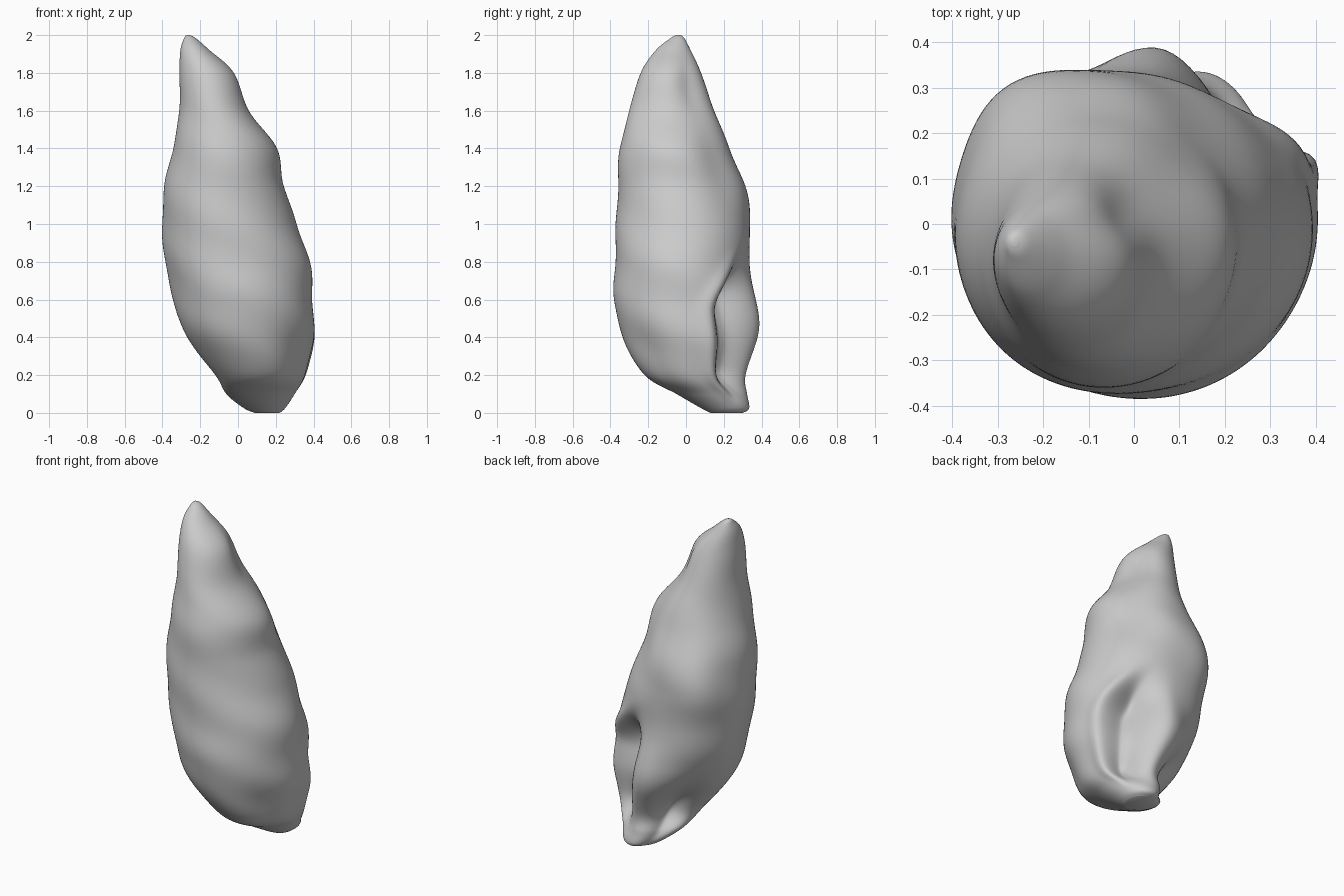
import bpy, bmesh
from math import sin, cos, pi, exp, degrees

if "Cube" in bpy.data.objects:
    bpy.data.objects.remove(bpy.data.objects["Cube"])

# Outline of the shell by height: z, x min, x max, y min, y max
OUTLINE = [
    (0.00, 0.09, 0.22, 0.13, 0.30),
    (0.025, 0.03, 0.25, 0.08, 0.335),
    (0.10, -0.065, 0.30, -0.05, 0.325),
    (0.20, -0.125, 0.355, -0.22, 0.315),
    (0.40, -0.28, 0.40, -0.335, 0.365),
    (0.60, -0.35, 0.395, -0.38, 0.36),
    (0.80, -0.395, 0.38, -0.375, 0.33),
    (1.00, -0.405, 0.31, -0.37, 0.335),
    (1.20, -0.39, 0.245, -0.36, 0.31),
    (1.40, -0.345, 0.205, -0.35, 0.23),
    (1.60, -0.31, 0.06, -0.30, 0.15),
    (1.80, -0.31, -0.02, -0.24, 0.08),
    (1.92, -0.305, -0.15, -0.16, 0.025),
    (1.985, -0.285, -0.225, -0.08, -0.01),
    (2.00, -0.272, -0.255, -0.05, -0.03),
]
# Broad bumps and hollows: depth, angle, angle width, z, z width
BUMPS = [
    (-0.115, 138, 27, 0.27, 0.20),   # hollow beside the canal
    (0.02, 92, 14, 0.45, 0.2),       # inner ridge of the opening
    (0.04, 126, 24, 1.02, 0.28),     # back left swelling
    (-0.03, 45, 25, 1.30, 0.2),      # flat under the spire
    (-0.02, 200, 25, 0.75, 0.3),     # flatter left flank
    (-0.02, 318, 22, 0.30, 0.15),    # flat low on the front right
    (-0.03, 35, 25, 1.72, 0.15),     # spire facet
]
SIDES, STEPS = 128, 10


def smooth(a, b, v):
    t = max(0.0, min(1.0, (v - a) / (b - a)))
    return t * t * (3 - 2 * t)


def spline(t):
    """Catmull-Rom sample of the outline."""
    i = min(int(t), len(OUTLINE) - 2)
    f = t - i
    p = [OUTLINE[max(0, min(len(OUTLINE) - 1, i + k))] for k in (-1, 0, 1, 2)]
    return [0.5 * (2 * b + (c - a) * f + (2 * a - 5 * b + 4 * c - d) * f * f
                   + (3 * b - a - 3 * c + d) * f ** 3) for a, b, c, d in zip(*p)]


def relief(deg, z):
    """Radial offset: opening with its lip, plus the broad bumps."""
    lip = 21 + 34 * smooth(0.52, 0.9, z)
    span = smooth(0.04, 0.24, z) * (1 - smooth(0.62, 0.92, z))
    depth = 0.10 + 0.05 * exp(-((z - 0.62) / 0.15) ** 2)
    d = -depth * span * smooth(lip - 1, lip + 20, deg) * (1 - smooth(48, 90, deg))
    d += 0.02 * span * exp(-((deg - lip + 2) / 8) ** 2)
    for h, a, wa, bz, wz in BUMPS:
        off = (deg - a + 180) % 360 - 180
        d += h * exp(-(off / wa) ** 2 - ((z - bz) / wz) ** 2)
    # faint growth undulations
    d += 0.003 * sin(z * 19 + deg / 57.3 * 3) * smooth(0.1, 0.4, z) * (1 - smooth(1.4, 1.8, z))
    return d


# Shell body lofted from rings
bm = bmesh.new()
rings = []
for s in range((len(OUTLINE) - 1) * STEPS + 1):
    z, x0, x1, y0, y1 = spline(s / STEPS)
    cx, cy, rx, ry = (x0 + x1) / 2, (y0 + y1) / 2, (x1 - x0) / 2, (y1 - y0) / 2
    ring = []
    for k in range(SIDES):
        a = 2 * pi * k / SIDES
        size = 1 + relief(degrees(a), z) / max(0.2, (rx + ry) / 2)
        ring.append(bm.verts.new((cx + rx * size * cos(a), cy + ry * size * sin(a), max(0, min(2, z)))))
    rings.append(ring)
for low, high in zip(rings, rings[1:]):
    for k in range(SIDES):
        j = (k + 1) % SIDES
        bm.faces.new((low[k], low[j], high[j], high[k]))
bm.faces.new(rings[0][::-1])
bm.faces.new(rings[-1])
mesh = bpy.data.meshes.new("shell")
bm.to_mesh(mesh)
bm.free()
shell = bpy.data.objects.new("shell", mesh)
bpy.context.collection.objects.link(shell)

# Soften the relief and shade smooth
soft = shell.modifiers.new("soften", 'SMOOTH')
soft.factor = 0.5
soft.iterations = 2
bpy.context.view_layer.objects.active = shell
shell.select_set(True)
bpy.ops.object.shade_smooth_by_angle(angle=0.9)
